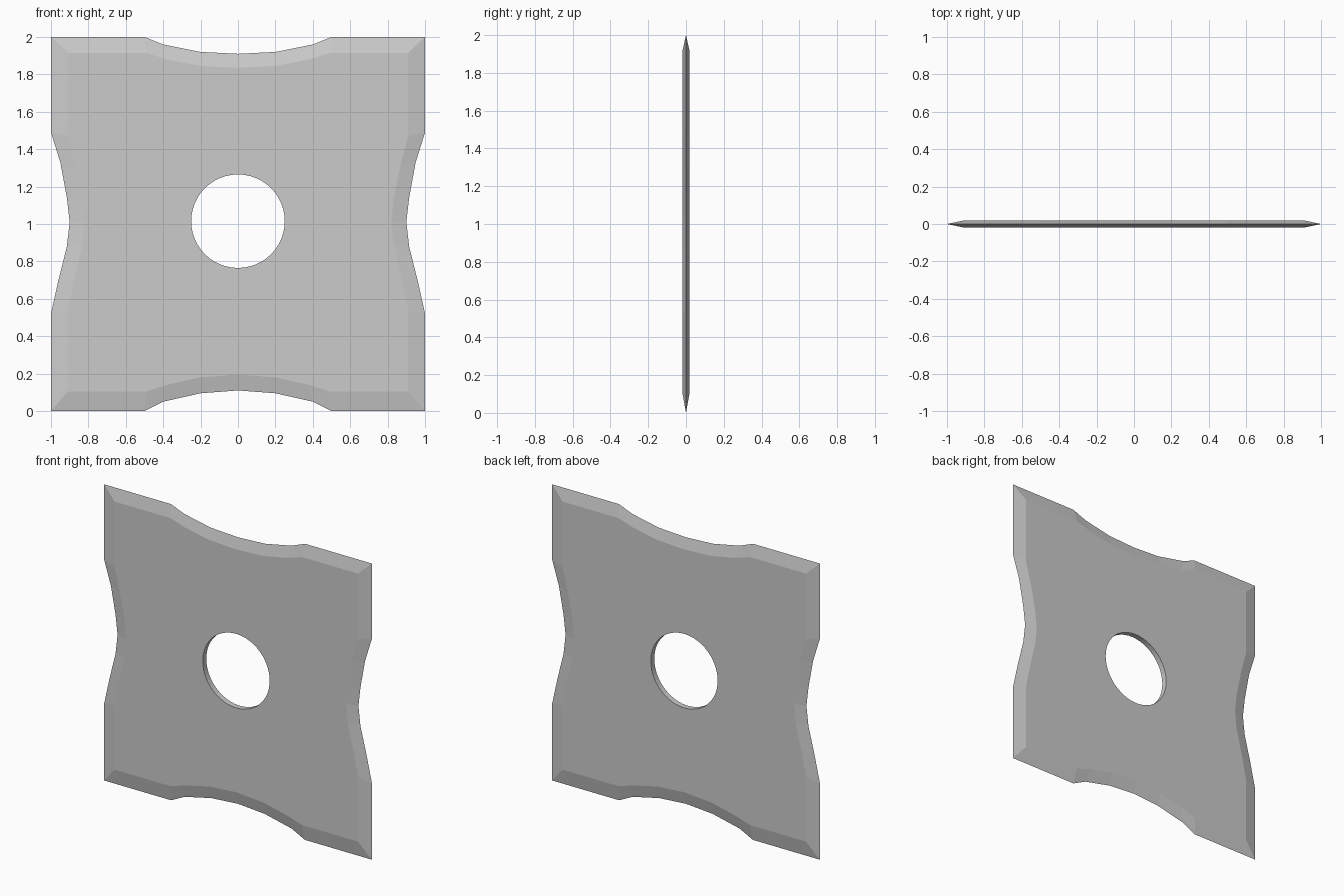
import bpy, bmesh, math

if "Cube" in bpy.data.objects:
    bpy.data.objects.remove(bpy.data.objects["Cube"])

# Right half of the outline, top to bottom: sharp rim (x, z), bevel top (x, z)
HALF = [
    ((0.0, 1.91), (0.0, 1.835)),
    ((0.2, 1.92), (0.2, 1.845)),
    ((0.4, 1.96), (0.38, 1.88)),
    ((0.5, 2.0), (0.49, 1.915)),
    ((1.0, 2.0), (0.91, 1.915)),
    ((1.0, 1.49), (0.91, 1.47)),
    ((0.95, 1.33), (0.868, 1.31)),
    ((0.915, 1.14), (0.832, 1.13)),
    ((0.90, 1.01), (0.82, 1.01)),
    ((0.915, 0.88), (0.832, 0.89)),
    ((0.96, 0.70), (0.875, 0.71)),
    ((1.0, 0.52), (0.91, 0.54)),
    ((1.0, 0.0), (0.91, 0.105)),
    ((0.5, 0.0), (0.49, 0.105)),
    ((0.4, 0.05), (0.38, 0.14)),
    ((0.2, 0.095), (0.2, 0.18)),
    ((0.0, 0.11), (0.0, 0.195)),
]
T = 0.019           # half thickness
R, CZ, N = 0.25, 1.015, 48

mirror = [((-a[0], a[1]), (-b[0], b[1])) for a, b in HALF[-2:0:-1]]
outline = HALF + mirror
bm = bmesh.new()


def ring(points, y):
    return [bm.verts.new((x, y, z)) for x, z in points]


def band(a, b):
    n = len(a)
    for i in range(n):
        j = (i + 1) % n
        bm.faces.new((a[i], a[j], b[j], b[i]))


def loop_edges(r):
    return [bm.edges.get((r[i], r[(i + 1) % len(r)])) for i in range(len(r))]


circle = [(R * math.sin(2 * math.pi * i / N), CZ + R * math.cos(2 * math.pi * i / N))
          for i in range(N)]

# Sharp rim, bevels and centre hole wall
rim = ring([p[0] for p in outline], 0)
faces = [ring([p[1] for p in outline], s * T) for s in (-1, 1)]
holes = [ring(circle, s * T) for s in (-1, 1)]
for f in faces:
    band(rim, f)
band(holes[0], holes[1])

# Broad front and back faces around the hole
for f, h in zip(faces, holes):
    bmesh.ops.triangle_fill(bm, use_beauty=True, use_dissolve=False,
                            edges=loop_edges(f) + loop_edges(h))

bmesh.ops.recalc_face_normals(bm, faces=bm.faces[:])
mesh = bpy.data.meshes.new("bladed_plate")
bm.to_mesh(mesh)
bm.free()
plate = bpy.data.objects.new("bladed_plate", mesh)
bpy.context.collection.objects.link(plate)
